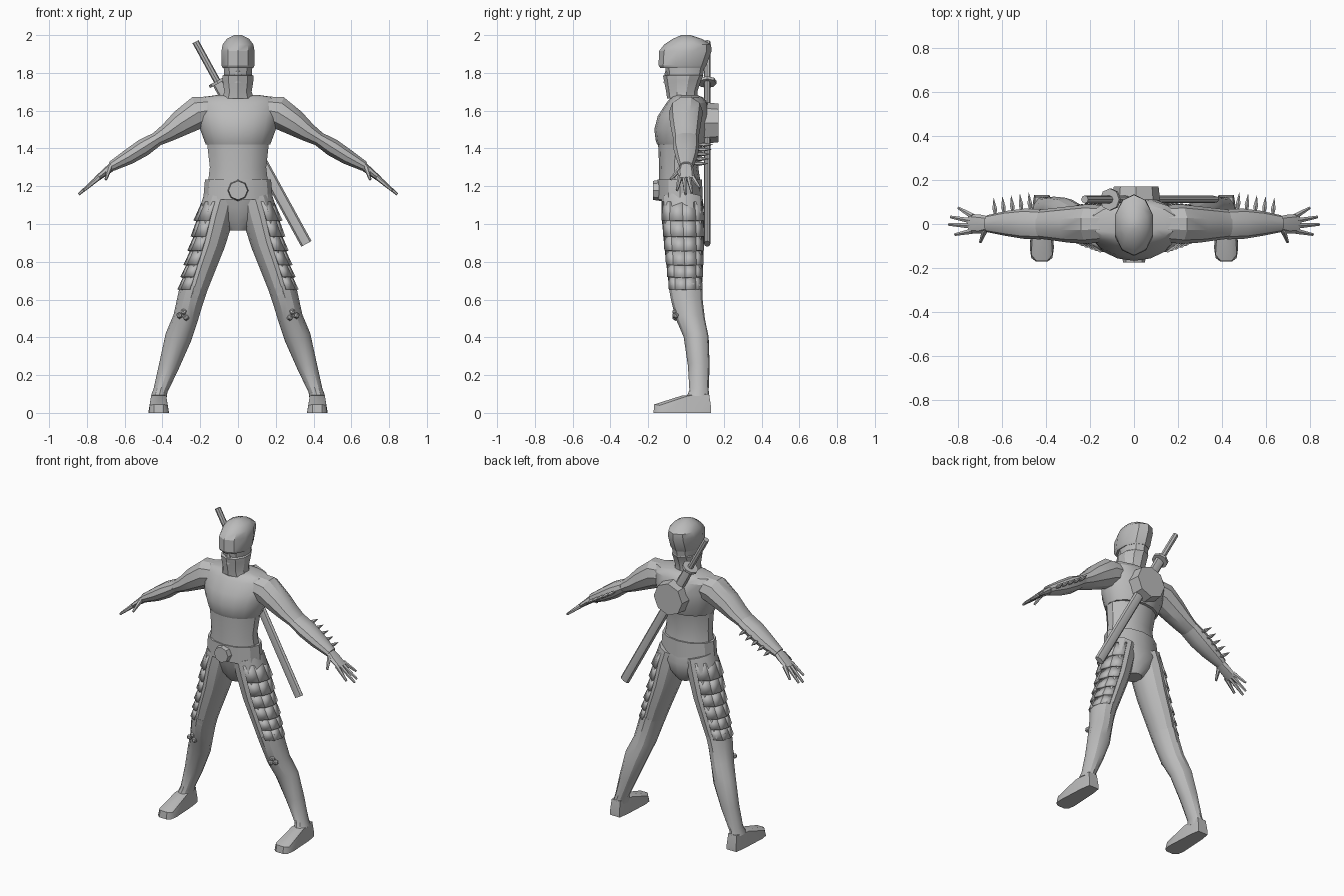
import bpy, bmesh, math
from mathutils import Vector, Matrix

if "Cube" in bpy.data.objects:
    bpy.data.objects.remove(bpy.data.objects["Cube"])

grey = bpy.data.materials.new("plain_grey")
grey.diffuse_color = (0.5, 0.5, 0.5, 1)
grey.use_nodes = True
grey.node_tree.nodes["Principled BSDF"].inputs["Base Color"].default_value = grey.diffuse_color


def make(name, bm, mirror=False, thick=0):
    """Turn a bmesh into an object, mirrored across x = 0 if asked."""
    if not thick:
        bmesh.ops.recalc_face_normals(bm, faces=bm.faces)
    me = bpy.data.meshes.new(name)
    bm.to_mesh(me)
    bm.free()
    me.materials.append(grey)
    ob = bpy.data.objects.new(name, me)
    bpy.context.collection.objects.link(ob)
    if thick:
        ob.modifiers.new("thick", 'SOLIDIFY').thickness = thick
    if mirror:
        ob.modifiers.new("mirror", 'MIRROR').use_clip = False
    return ob


def loft(name, rings, n=12, mirror=False):
    """Skin elliptic rings (x, z, half width, front y, back y) along a path."""
    bm = bmesh.new()
    loops = []
    for i, (x, z, r, yf, yb) in enumerate(rings):
        a, b = rings[max(i - 1, 0)], rings[min(i + 1, len(rings) - 1)]
        t = Vector((b[0] - a[0], b[1] - a[1])).normalized()
        loop = []
        for k in range(n):
            ang = 2 * math.pi * k / n + math.pi / 2
            w = r * math.cos(ang)
            y = (yf + yb) / 2 + (yb - yf) / 2 * math.sin(ang)
            loop.append(bm.verts.new((x + w * t.y, y, z - w * t.x)))
        loops.append(loop)
    for lo, hi in zip(loops, loops[1:]):
        for k in range(n):
            bm.faces.new((lo[k], lo[(k + 1) % n], hi[(k + 1) % n], hi[k]))
    bm.faces.new(loops[0])
    bm.faces.new(loops[-1])
    return make(name, bm, mirror)


def seg(bm, p0, p1, r0, r1, n=6, flat=1.0):
    """Add a (flattened) cone between two points."""
    p0, p1 = Vector(p0), Vector(p1)
    d = p1 - p0
    m = Matrix.Translation((p0 + p1) / 2) @ d.to_track_quat('Z', 'Y').to_matrix().to_4x4() \
        @ Matrix.Diagonal((flat, 1, 1, 1))
    bmesh.ops.create_cone(bm, cap_ends=True, segments=n, radius1=r0, radius2=r1,
                          depth=d.length, matrix=m)


# Head: wrapped face and neck, then the hood with its overhanging brow
loft("face_mask", [(0, 1.665, .088, -.1, .06), (0, 1.70, .076, -.105, .06),
                   (0, 1.76, .086, -.117, .08), (0, 1.785, .086, -.122, .092),
                   (0, 1.79, .078, -.105, .09), (0, 1.84, .08, -.112, .10)], 10)
loft("hood", [(0, 1.825, .084, -.135, .10), (0, 1.84, .092, -.145, .108),
              (0, 1.915, .092, -.143, .135), (0, 1.95, .086, -.115, .133),
              (0, 1.98, .062, -.07, .085), (0, 2.0, .022, -.025, .025)], 10)
bm = bmesh.new()
seg(bm, (0, -.085, 1.755), (0, -.10, 1.81), .035, .012, 6)
make("nose_cloth", bm)

# Torso
loft("abdomen", [(0, 1.2, .165, -.145, .08), (0, 1.3, .153, -.142, .065),
                 (0, 1.43, .168, -.148, .09)], 14)
loft("chest", [(0, 1.42, .17, -.152, .105), (0, 1.44, .178, -.16, .112),
               (0, 1.5, .2, -.168, .125), (0, 1.57, .215, -.15, .13),
               (0, 1.64, .22, -.105, .115), (0, 1.67, .2, -.08, .09),
               (0, 1.683, .11, -.06, .06)], 16)
loft("pelvis", [(0, 1.16, .178, -.14, .082), (0, 1.09, .17, -.12, .095),
                (0, 1.02, .11, -.095, .085), (0, .965, .05, -.06, .05)], 14)
loft("belt", [(0, 1.13, .184, -.152, .088), (0, 1.235, .175, -.152, .085)], 12)
bm = bmesh.new()
seg(bm, (0, -.13, 1.178), (0, -.175, 1.178), .057, .05, 8)
make("buckle", bm)

# Arms
loft("upper_arm", [(.13, 1.605, .075, -.08, .085), (.21, 1.592, .09, -.09, .09),
                   (.30, 1.535, .073, -.085, .08), (.37, 1.485, .053, -.075, .072),
                   (.44, 1.443, .037, -.066, .064)], 10, True)
loft("forearm", [(.425, 1.452, .039, -.07, .068), (.5, 1.405, .049, -.068, .07),
                 (.58, 1.355, .043, -.055, .06), (.67, 1.305, .028, -.037, .04)], 10, True)
loft("palm", [(.655, 1.312, .023, -.03, .033), (.70, 1.277, .02, -.044, .043),
              (.75, 1.237, .014, -.042, .045)], 8, True)

# Fingers
bm = bmesh.new()
for base, tip in [((.735, .035, 1.248), (.80, .073, 1.192)),
                  ((.74, .014, 1.245), (.835, .032, 1.165)),
                  ((.74, -.009, 1.245), (.843, -.002, 1.157)),
                  ((.735, -.032, 1.248), (.815, -.048, 1.178)),
                  ((.68, -.03, 1.295), (.70, -.082, 1.235))]:
    seg(bm, base, tip, .014, .007)
make("fingers", bm, True)

# Forearm spikes, pointing backwards
bm = bmesh.new()
for i in range(5):
    x, z = .475 + .04 * i, 1.42 - .025 * i
    y = .065 - .006 * i
    seg(bm, (x - .004, y - .015, z), (x, y + .03, z), .004, .012)
    seg(bm, (x, y + .03, z), (x + .005, y + .078, z), .012, .0005)
make("forearm_spikes", bm, True)

# Legs
thigh = [(.09, 1.14, .09, -.13, .088), (.115, 1.05, .095, -.13, .095),
         (.152, .9, .085, -.117, .095), (.203, .75, .076, -.1, .09),
         (.24, .63, .066, -.085, .082)]
loft("thigh", thigh, 12, True)
loft("boot_shaft", [(.232, .67, .074, -.092, .086), (.252, .6, .07, -.08, .088),
                    (.278, .5, .066, -.055, .1), (.316, .4, .07, -.012, .12),
                    (.365, .25, .054, .01, .125), (.41, .12, .038, .018, .12),
                    (.42, .08, .042, .0, .125)], 12, True)

# Foot: hull of the sole outline, toe cap and ankle
bm = bmesh.new()
for s in (-1, 1):
    for dx, y, z in [(.035, .133, 0), (.045, .07, 0), (.055, -.11, 0), (.048, -.155, 0),
                     (.025, -.172, 0), (.048, -.14, .04), (.025, -.168, .045),
                     (.04, .01, .09), (.025, -.02, .092), (.03, .122, .1), (.034, .133, .03)]:
        bm.verts.new((.42 + s * dx, y, z))
bmesh.ops.convex_hull(bm, input=bm.verts)
make("foot", bm, True)

# Knee studs
bm = bmesh.new()
for x, z in [(.275, .505), (.287, .535), (.31, .515)]:
    bmesh.ops.create_icosphere(bm, subdivisions=1, radius=.018,
                               matrix=Matrix.Translation((x, -.055, z)))
make("knee_studs", bm, True)


# Overlapping thigh plates: rows of flat tiles flaring outwards
def thigh_at(z):
    for a, b in zip(thigh, thigh[1:]):
        if b[1] <= z <= a[1]:
            f = (a[1] - z) / (a[1] - b[1])
            return [p + (q - p) * f for p, q in zip(a, b)]


def plate_point(bm, z, deg, grow):
    x, _, r, yf, yb = thigh_at(z)
    a = math.radians(deg)
    return bm.verts.new((x + (r + grow) * math.cos(a),
                         (yf + yb) / 2 + ((yb - yf) / 2 + grow * .4) * math.sin(a), z))


bm = bmesh.new()
edges = [1.12, 1.02, .935, .86, .785, .72, .655]
for top, bottom in zip(edges, edges[1:]):
    for c in range(4):
        a0, a1 = -72 + c * 36, -36 + c * 36
        bm.faces.new((plate_point(bm, top, a0, .004), plate_point(bm, bottom, a0, .02),
                      plate_point(bm, bottom, a1, .02), plate_point(bm, top, a1, .004)))
make("thigh_plates", bm, True, .012)

# Sword slung across the back: hilt, guard and scabbard, with the round holder
top, end = Vector((-.225, .112, 1.965)), Vector((.362, .112, .895))
guard = top.lerp(end, .2)
along = (end - top).normalized()
bm = bmesh.new()
seg(bm, top, guard, .018, .018, 8)
make("sword_hilt", bm)
bm = bmesh.new()
seg(bm, guard - along * .008, guard + along * .008, .05, .05, 8)
make("sword_guard", bm)
bm = bmesh.new()
seg(bm, guard, end, .031, .031, 8, .55)
make("scabbard", bm)
bm = bmesh.new()
seg(bm, (.01, .08, 1.535), (.01, .172, 1.535), .112, .102, 8)
make("back_disc", bm)

# Smooth the soft parts, keep hard edges
bpy.ops.object.select_all(action='SELECT')
bpy.context.view_layer.objects.active = bpy.data.objects["chest"]
bpy.ops.object.shade_smooth_by_angle(angle=math.radians(30))
